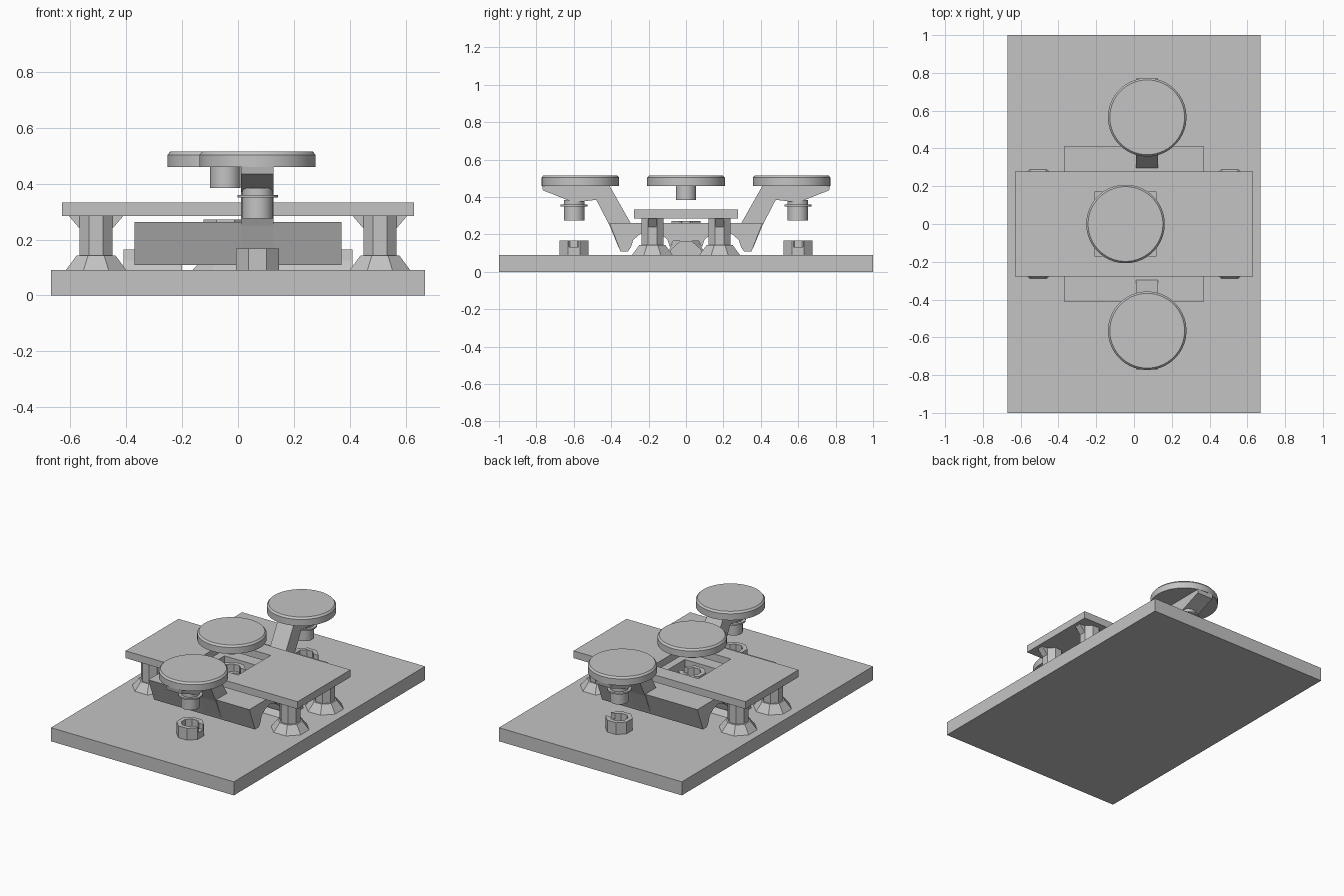
import bpy, bmesh, math

if "Cube" in bpy.data.objects:
    bpy.data.objects.remove(bpy.data.objects["Cube"])

grey = bpy.data.materials.new("plain grey")
grey.diffuse_color = (0.55, 0.55, 0.55, 1)
grey.use_nodes = True
grey.node_tree.nodes["Principled BSDF"].inputs["Base Color"].default_value = grey.diffuse_color


def finish(name, bm, smooth=False):
    bmesh.ops.recalc_face_normals(bm, faces=bm.faces[:])
    me = bpy.data.meshes.new(name)
    bm.to_mesh(me)
    bm.free()
    me.materials.append(grey)
    if smooth:
        me.shade_smooth()
        me.set_sharp_from_angle(angle=math.radians(30))
    ob = bpy.data.objects.new(name, me)
    bpy.context.collection.objects.link(ob)
    return ob


def prism(name, pts, x0, x1):
    """Extrude a (y, z) profile along x."""
    bm = bmesh.new()
    f = bm.faces.new([bm.verts.new((x0, y, z)) for y, z in pts])
    r = bmesh.ops.extrude_face_region(bm, geom=[f])
    for v in r["geom"]:
        if isinstance(v, bmesh.types.BMVert):
            v.co.x = x1
    return finish(name, bm)


def box(name, x0, x1, y0, y1, z0, z1):
    return prism(name, [(y0, z0), (y1, z0), (y1, z1), (y0, z1)], x0, x1)


def lathe(name, x, y, prof, n, smooth=False, arc=1.0, start=0.5):
    """Turn (r, z) points around a vertical axis; arc < 1 leaves a slot."""
    bm = bmesh.new()
    closed = arc == 1.0
    count = n if closed else n + 1
    rings = []
    for i in range(count):
        a = 2 * math.pi * (start + i * arc) / n
        if not closed:
            a = 2 * math.pi * (start / n + i * arc / n)
        rings.append([bm.verts.new((x + r * math.cos(a), y + r * math.sin(a), z)) for r, z in prof])
    ring_shape = prof[0] == prof[-1]
    m = len(prof) - 1
    for i in range(n):
        a, b = rings[i], rings[(i + 1) % count]
        for j in range(m):
            bm.faces.new((a[j], b[j], b[j + 1], a[j + 1]))
    if not ring_shape:
        bm.faces.new([r[0] for r in rings])
        bm.faces.new([r[-1] for r in rings])
    bmesh.ops.remove_doubles(bm, verts=bm.verts[:], dist=1e-5)
    return finish(name, bm, smooth)


def cut(ob, name, *dims):
    cutter = box(name, *dims)
    cutter.hide_render = True
    cutter.hide_viewport = True
    cutter.display_type = 'WIRE'
    mod = ob.modifiers.new("opening", 'BOOLEAN')
    mod.object = cutter
    mod.solver = 'EXACT'


def button(name, x, y):
    lathe(name, x, y, [(0.208, 0.46), (0.208, 0.503), (0.198, 0.515)], 48, True)


def nut(name, x, y, z0, z1):
    """Octagonal socket with a bore and a slot in its upper wall."""
    ring = [(0.084, z0), (0.084, z1), (0.055, z1), (0.055, z0), (0.084, z0)]
    ob = lathe(name, x, y, ring, 8)
    cut(ob, name + "_slot_cutter", x + 0.03, x + 0.12, y - 0.025, y + 0.025, z1 - 0.035, z1 + 0.02)


# base and raised bridge plate with a square opening
box("base_plate", -0.67, 0.67, -1, 1, 0, 0.09)
bridge = box("bridge_plate", -0.63, 0.63, -0.277, 0.277, 0.285, 0.333)
cut(bridge, "bridge_opening_cutter", -0.21, 0.12, -0.17, 0.17, 0.25, 0.36)

# four posts with flared feet and gussets under the bridge
for sx in (-1, 1):
    for sy in (-1, 1):
        px, py = sx * 0.508, sy * 0.18
        lathe("post", px, py, [(0.119, 0.088), (0.075, 0.143), (0.064, 0.143), (0.064, 0.29)], 8)
        bm = bmesh.new()
        for y in (py - 0.022, py + 0.022):
            vs = [bm.verts.new((px + dx, y, z)) for dx, z in
                  ((-0.1, 0.287), (0.1, 0.287), (0.055, 0.235), (-0.055, 0.235))]
            bm.faces.new(vs)
        bm.verts.ensure_lookup_table()
        for i in range(4):
            j = (i + 1) % 4
            bm.faces.new([bm.verts[k] for k in (i, j, j + 4, i + 4)])
        finish("post_gusset", bm)

# rocker: flat top, undercut ends and two arches beside a central ridge
half = [(0.41, 0.262), (0.35, 0.108), (0.312, 0.108)]
for i in range(7):
    t = math.pi * i / 6
    half.append((0.19 + 0.105 * math.cos(t), 0.13 + 0.085 * math.sin(t)))
half.append((0.07, 0.165))
profile = half + [(-y, z) for y, z in reversed(half)]
rocker = prism("rocker", profile, -0.37, 0.37)
cut(rocker, "rocker_opening_cutter", -0.19, 0.10, -0.13, 0.13, 0.05, 0.4)

# pivot ridge that carries the rocker at each end
for x0, x1 in ((-0.41, -0.20), (0.11, 0.41)):
    prism("pivot_ridge", [(-0.1, 0.088), (0.1, 0.088), (0.075, 0.125), (0.03, 0.165),
                          (-0.03, 0.165), (-0.075, 0.125)], x0, x1)

# central pedestal, socket, button and stem
lathe("centre_pedestal", -0.045, 0, [(0.13, 0.088), (0.085, 0.135), (0.07, 0.2)], 8)
nut("centre_socket", -0.045, 0, 0.195, 0.272)
button("centre_button", -0.045, -0.0)
lathe("centre_stem", -0.045, 0, [(0.055, 0.385), (0.055, 0.465)], 32, True)

# outer buttons on angled arms, with stems above their sockets
arm = [(0.29, 0.25), (0.41, 0.462), (0.77, 0.462), (0.765, 0.435), (0.72, 0.418),
       (0.60, 0.37), (0.48, 0.385), (0.41, 0.25), (0.36, 0.13)]
for side, s in (("front", -1), ("back", 1)):
    button(side + "_button", 0.07, s * 0.565)
    prism(side + "_arm", [(s * y, z) for y, z in arm], 0.011, 0.127)
    lathe(side + "_stem", 0.07, s * 0.598,
          [(0.055, 0.275), (0.055, 0.35), (0.073, 0.35), (0.073, 0.36), (0.055, 0.36), (0.055, 0.385)], 32, True)
    nut(side + "_socket", 0.07, s * 0.6, 0.088, 0.168)
